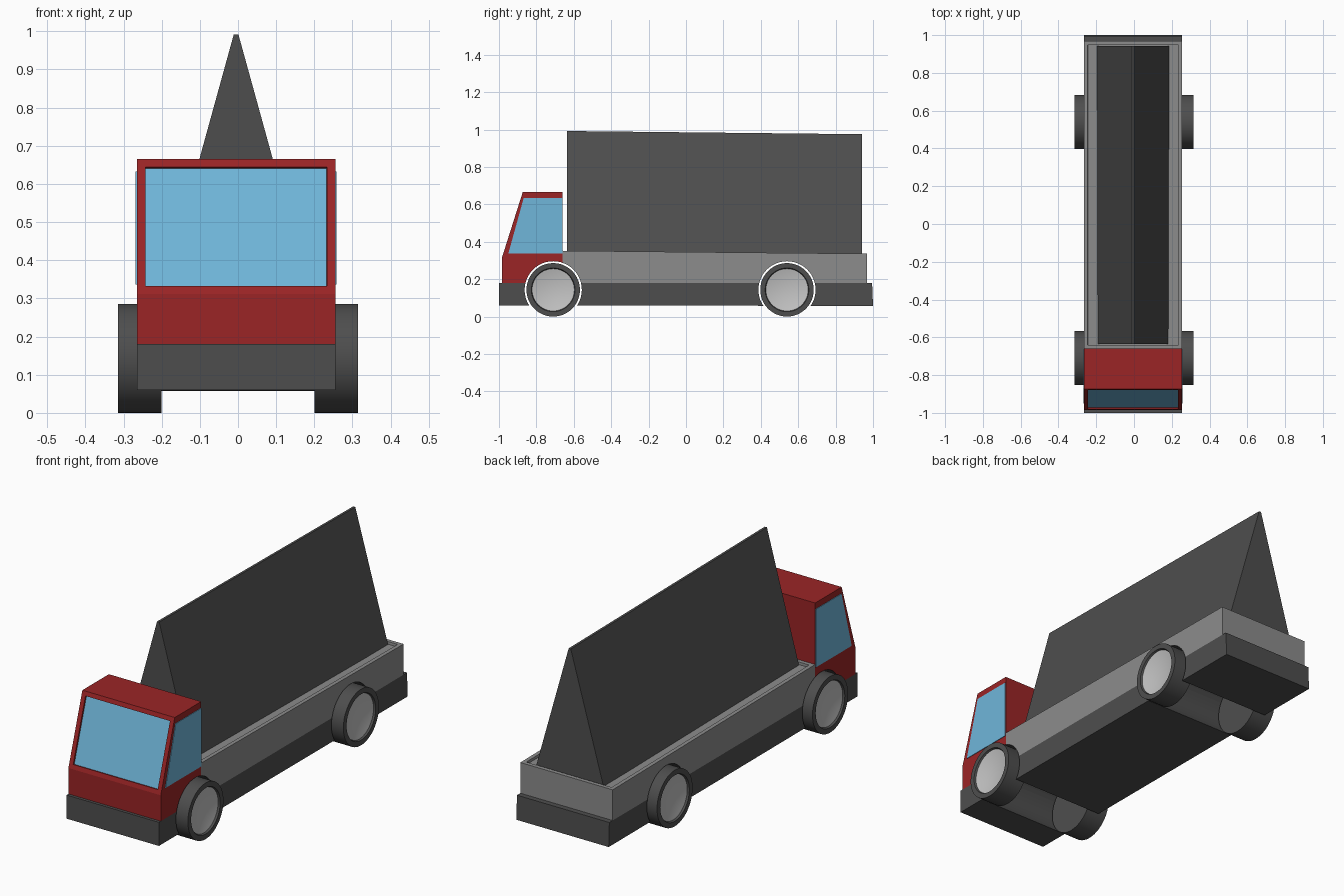
import bpy, bmesh, math
from mathutils import Vector

if "Cube" in bpy.data.objects:
    bpy.data.objects.remove(bpy.data.objects["Cube"])


def material(name, rgb):
    m = bpy.data.materials.new(name)
    m.diffuse_color = (*rgb, 1)
    m.use_nodes = True
    m.node_tree.nodes["Principled BSDF"].inputs["Base Color"].default_value = m.diffuse_color
    return m


DARK = material("dark grey", (0.076, 0.076, 0.076))
RED = material("red", (0.328, 0.018, 0.019))
GREY = material("mid grey", (0.262, 0.262, 0.262))
GLASS = material("glass blue", (0.162, 0.468, 0.701))
HUB = material("light grey", (0.546, 0.546, 0.546))

CX, HALF = -0.005, 0.26          # body centre and half width
AXLES = (-0.71, 0.54)
R = 0.143                        # wheel radius


def finish(bm, name, mats):
    bmesh.ops.recalc_face_normals(bm, faces=bm.faces)
    me = bpy.data.meshes.new(name)
    bm.to_mesh(me)
    bm.free()
    for m in mats:
        me.materials.append(m)
    ob = bpy.data.objects.new(name, me)
    bpy.context.collection.objects.link(ob)
    return ob


def prism(pts, x0, x1):
    """Side profile of (y, z) points extruded along x."""
    bm = bmesh.new()
    f = bm.faces.new([bm.verts.new((x0, y, z)) for y, z in pts])
    ext = bmesh.ops.extrude_face_region(bm, geom=[f])
    moved = [v for v in ext["geom"] if isinstance(v, bmesh.types.BMVert)]
    bmesh.ops.translate(bm, verts=moved, vec=(x1 - x0, 0, 0))
    bmesh.ops.recalc_face_normals(bm, faces=bm.faces)
    bm.normal_update()
    return bm


def recess(bm, direction, border, depth, mat):
    """Sink the face pointing along direction, leaving a border."""
    d = Vector(direction).normalized()
    f = max(bm.faces, key=lambda face: face.normal.dot(d))
    bmesh.ops.inset_region(bm, faces=[f], thickness=border, use_even_offset=True)
    bmesh.ops.inset_region(bm, faces=[f], thickness=0.001, depth=-depth)
    f.material_index = mat


def activate(ob):
    bpy.ops.object.select_all(action="DESELECT")
    ob.select_set(True)
    bpy.context.view_layer.objects.active = ob


X0, X1 = CX - HALF, CX + HALF

# Chassis skirt
chassis = finish(prism([(-1, 0.06), (1, 0.057), (0.995, 0.18), (-1, 0.18)], X0, X1),
                 "chassis", [DARK])

# Cab with sunken windscreen
bm = prism([(-0.985, 0.18), (-0.985, 0.312), (-0.873, 0.665),
            (-0.66, 0.665), (-0.66, 0.18)], X0, X1)
recess(bm, (0, -0.353, 0.112), 0.022, 0.008, 1)
cab = finish(bm, "cab", [RED, GLASS])

# Load bed with raised rim
bm = prism([(-0.66, 0.18), (-0.66, 0.352), (0.968, 0.336), (0.968, 0.18)], X0, X1)
recess(bm, (0, 0, 1), 0.02, 0.013, 0)
bed = finish(bm, "load_bed", [GREY])

# Wheel arches cut through the full width, lined in dark grey
for y in AXLES:
    n = 48
    ring = [(y + 0.153 * math.cos(i * math.tau / n), R + 0.153 * math.sin(i * math.tau / n))
            for i in range(n)]
    cutter = finish(prism(ring, -0.5, 0.5), "arch_cutter", [DARK])
    cutter.hide_render = True
    for ob in (chassis, cab, bed):
        if (ob is cab and y > 0) :
            continue
        mod = ob.modifiers.new("arch", "BOOLEAN")
        mod.operation = "DIFFERENCE"
        mod.solver = "EXACT"
        mod.material_mode = "TRANSFER"
        mod.object = cutter
        activate(ob)
        bpy.ops.object.modifier_apply(modifier=mod.name)
    bpy.data.objects.remove(cutter)

# Side windows as thin plates
window = [(-0.95, 0.337), (-0.868, 0.633), (-0.661, 0.633), (-0.661, 0.337)]
for side, a, b in (("left", X0 - 0.003, X0 + 0.002), ("right", X1 - 0.002, X1 + 0.003)):
    finish(prism(window, a, b), side + "_window", [GLASS])

# Tent-shaped load: tapered block with a narrow ridge
bm = bmesh.new()
ends = []
for y, top in ((-0.635, 0.992), (0.942, 0.975)):
    ends.append([bm.verts.new((CX + x, y, z)) for x, z in
                 ((-0.19, 0.325), (0.19, 0.325), (0.006, top), (-0.006, top))])
bm.faces.new(ends[0])
bm.faces.new(ends[1][::-1])
for i in range(4):
    j = (i + 1) % 4
    bm.faces.new((ends[0][i], ends[0][j], ends[1][j], ends[1][i]))
finish(bm, "tent_load", [DARK])

# Wheels: turned profile of (radius, x) with a dished hub
profile = [(0, 0.2), (R, 0.2), (R, 0.315), (0.117, 0.315), (0.113, 0.306),
           (0.103, 0.304), (0.056, 0.292), (0, 0.292)]
for end, y in zip(("front", "rear"), AXLES):
    for side, s in (("left", -1), ("right", 1)):
        bm = bmesh.new()
        vs = [bm.verts.new((s * x, y, R + r)) for r, x in profile]
        es = [bm.edges.new(p) for p in zip(vs, vs[1:])]
        bmesh.ops.spin(bm, geom=vs + es, cent=(0, y, R), axis=(1, 0, 0),
                       angle=math.tau, steps=48, use_duplicate=False)
        bmesh.ops.remove_doubles(bm, verts=bm.verts, dist=0.0001)
        for f in bm.faces:
            outer = all(abs(v.co.x) > 0.25 for v in f.verts)
            rim = max(math.hypot(v.co.y - y, v.co.z - R) for v in f.verts)
            f.material_index = int(outer and rim < 0.115)
        wheel = finish(bm, f"{end}_{side}_wheel", [DARK, HUB])
        activate(wheel)
        bpy.ops.object.shade_smooth_by_angle(angle=math.radians(30))
